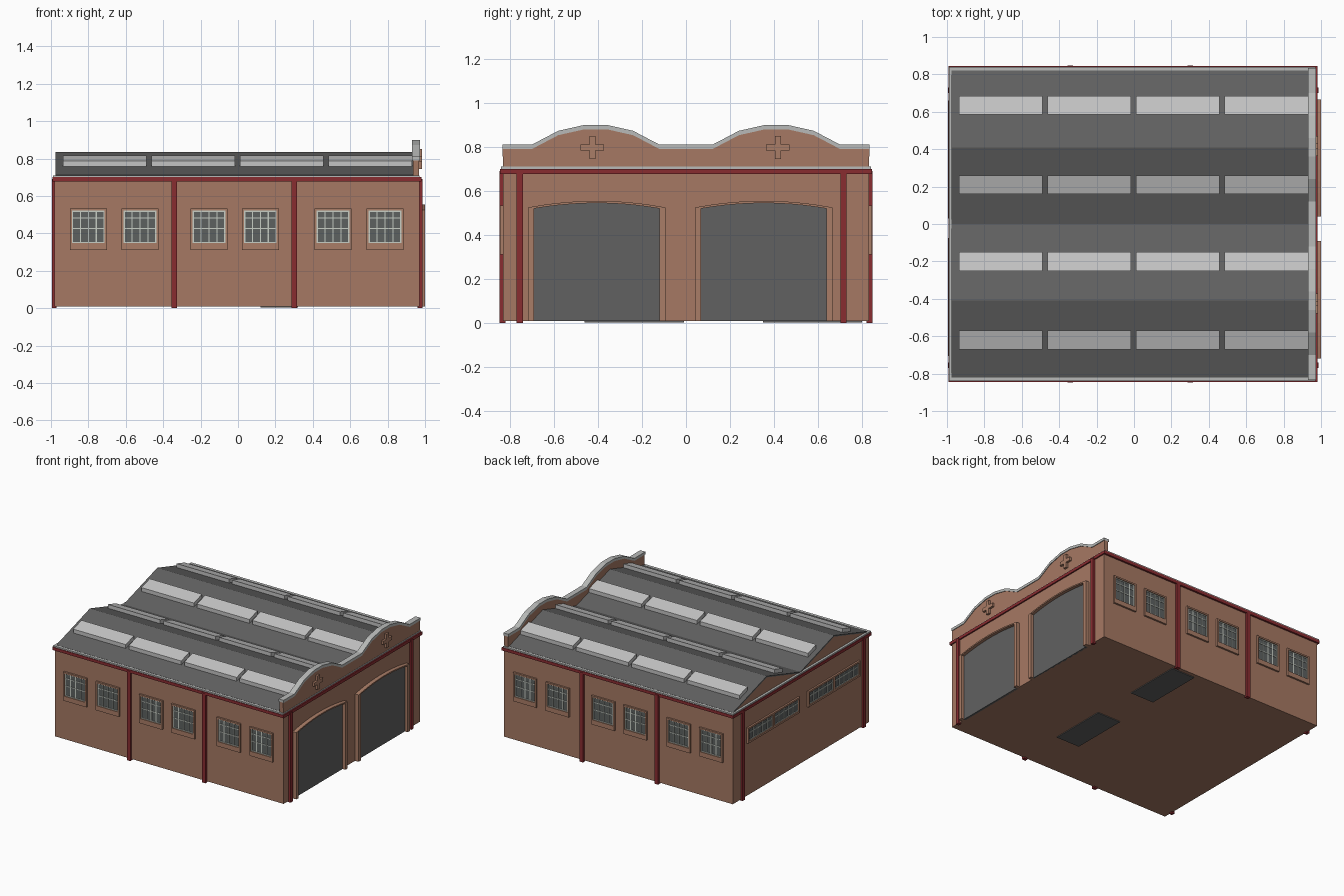
import bpy, bmesh, math

if "Cube" in bpy.data.objects:
    bpy.data.objects.remove(bpy.data.objects["Cube"])

def mat(name, r, g, b):
    m = bpy.data.materials.new(name)
    m.diffuse_color = (r, g, b, 1)
    m.use_nodes = True
    m.node_tree.nodes["Principled BSDF"].inputs["Base Color"].default_value = m.diffuse_color
    return m

BRICK = mat("brick", .38, .19, .125)
FRAME = mat("light brick", .40, .205, .135)
ROOF = mat("dark grey", .12, .12, .12)
RED = mat("dark red", .25, .025, .03)
LIGHT = mat("light grey", .55, .55, .55)
COPING = mat("coping grey", .48, .49, .48)
GLASS = mat("window glass", .11, .12, .118)
BAR = mat("window bars", .58, .62, .56)

def obj(name, bm, *mats):
    bmesh.ops.recalc_face_normals(bm, faces=bm.faces)
    me = bpy.data.meshes.new(name)
    bm.to_mesh(me)
    bm.free()
    for m in mats:
        me.materials.append(m)
    o = bpy.data.objects.new(name, me)
    bpy.context.collection.objects.link(o)
    return o

def add_box(bm, lo, hi):
    vs = bmesh.ops.create_cube(bm, size=1)["verts"]
    for v in vs:
        v.co = [(lo[i] + hi[i]) / 2 + v.co[i] * (hi[i] - lo[i]) for i in range(3)]

def boxes(name, m, items):
    bm = bmesh.new()
    for lo, hi in items:
        add_box(bm, [min(p) for p in zip(lo, hi)], [max(p) for p in zip(lo, hi)])
    return obj(name, bm, m)

def add_prism(bm, pts, x0, x1):
    # (y, z) outline extruded along x
    a = [bm.verts.new((x0, y, z)) for y, z in pts]
    b = [bm.verts.new((x1, y, z)) for y, z in pts]
    n = len(pts)
    bm.faces.new(a)
    bm.faces.new(b[::-1])
    for i in range(n):
        j = (i + 1) % n
        bm.faces.new((a[i], a[j], b[j], b[i]))

def prism(name, pts, x0, x1, *mats):
    bm = bmesh.new()
    add_prism(bm, pts, x0, x1)
    return obj(name, bm, *mats)

def strip(name, outer, inner, x0, x1, m):
    # band between two matching open outlines, one quad prism per step
    bm = bmesh.new()
    for i in range(len(outer) - 1):
        add_prism(bm, [outer[i], outer[i + 1], inner[i + 1], inner[i]], x0, x1)
    bmesh.ops.remove_doubles(bm, verts=bm.verts, dist=1e-5)
    seen = {}
    for f in bm.faces:
        seen.setdefault(frozenset(f.verts), []).append(f)
    bmesh.ops.delete(bm, geom=[f for fs in seen.values() if len(fs) > 1 for f in fs], context='FACES')
    return obj(name, bm, m)

X0, X1, Y = -.98, .97, .83

# main walls and floor
boxes("walls", BRICK, [((X0, -Y, .01), (X1, Y, .69))])
boxes("floor_plates", ROOF, [((.12, y - .45, .004), (.32, y, .012)) for y in (-.01, .8)])

# red gutter with grey ledge above
boxes("gutter", RED, [((X0 - .012, -Y - .014, .677), (X1 + .01, Y + .014, .70))])
boxes("ledge", COPING, [((X0 - .008, -Y - .01, .70), (X1, Y + .01, .71))])

# double gable roof, brick on the end faces
roof = prism("roof", [(-.82, .69), (-.82, .706), (-.41, .83), (0, .706), (.41, .83), (.82, .706), (.82, .69)],
             -.97, .935, ROOF, BRICK)
for p in roof.data.polygons:
    p.material_index = 1 if abs(p.normal.x) > .9 else 0
# thin roof sheet edges over the back gables
for s in (-1, 1):
    strip("roof_edge", [(s * .82, .711), (s * .41, .836), (0, .711)],
          [(s * .82, .701), (s * .41, .826), (0, .701)], -.975, .935, ROOF)

# skylights: four on each slope
def roof_z(y):
    return .83 - abs(abs(y) - .41) * .302

bm = bmesh.new()
for yc in (-.62, -.2, .21, .635):
    a, b = yc - .05, yc + .05
    for k in range(4):
        x = -.935 + k * .473
        add_prism(bm, [(a, roof_z(a) - .01), (b, roof_z(b) - .01), (b, roof_z(b) + .035), (a, roof_z(a) + .035)],
                  x, x + .447)
obj("skylights", bm, LIGHT)

# curved parapet over the doors
half = [(-.29, .81), (-.17, .873), (-.05, .90), (.05, .90), (.17, .873), (.29, .81)]
top = [(-.833, .81)] + [(c + y, z) for c in (-.41, .41) for y, z in half] + [(.833, .81)]
low = [(y, z - .02) for y, z in top]
prism("parapet", [(-.83, .705)] + low + [(.83, .705)], .935, .968, BRICK)
strip("parapet_coping", top, low, .93, .973, COPING)

# crosses on the parapet
for c in (-.425, .417):
    h, w = .053, .014
    prism("parapet_cross", [(c + y, .797 + z) for y, z in
          [(-w, -h), (w, -h), (w, -w), (h, -w), (h, w), (w, w), (w, h), (-w, h),
           (-w, w), (-h, w), (-h, -w), (-w, -w)]], .96, .985, FRAME)

# arched doors with raised frames
def arch(c, hw, z0, z1, n=10):
    pts = [(c + hw * t, z0 + (z1 - z0) * (1 - t * t)) for t in [-1 + 2 * i / n for i in range(n + 1)]]
    return [(c - hw, .01)] + pts + [(c + hw, .01)]

for c in (-.405, .353):
    prism("door", arch(c, .288, .52, .548), .96, .976, ROOF)
    strip("door_frame", arch(c, .313, .525, .555), arch(c, .285, .52, .545), .96, 1.0, FRAME)

# red drainpipes, two on each side
pipes = []
for s in (-1, 1):
    for x in (-.34, .30):
        pipes.append(((x - .015, s * .82, 0), (x + .015, s * .847, .69)))
for y in (-.755, .715):
    pipes.append(((X1 - .01, y - .014, 0), (X1 + .016, y + .014, .69)))
    pipes.append(((X0 + .01, y - .014, 0), (X0 - .014, y + .014, .69)))
boxes("drainpipes", RED, pipes)

# windows: place(u, out, z) maps wall coordinates to space
surround, glass, bars = [], [], []

def put(lst, place, u0, u1, z0, z1, out):
    lst.append((place(u0, -.005, z0), place(u1, out, z1)))

def window(place, u0, u1, z0, z1, cols, rows):
    put(glass, place, u0, u1, z0, z1, .003)
    t = .003
    for i in range(cols + 1):
        u = u0 + t + (u1 - u0 - 2 * t) * i / cols
        put(bars, place, u - t, u + t, z0, z1, .007)
    for z in [z0 + t, z1 - t] + rows:
        put(bars, place, u0, u1, z - t, z + t, .0065)

def border(place, u0, u1, z0, z1, t, sill):
    put(surround, place, u0, u0 + t, z0, z1, .014)
    put(surround, place, u1 - t, u1, z0, z1, .014)
    put(surround, place, u0 + t, u1 - t, z1 - t, z1, .014)
    put(surround, place, u0 + t, u1 - t, z0, z0 + sill, .014)

for s in (-1, 1):
    side = lambda u, o, z, s=s: (u, s * (Y + o), z)
    for c in (-.80, -.524, -.155, .12, .508, .786):
        border(side, c - .099, c + .099, .312, .533, .012, .036)
        window(side, c - .087, c + .087, .348, .521, 4, [.425, .482])

back = lambda u, o, z: (X0 - o, u, z)
for c in (-.39, .345):
    border(back, c - .315, c + .315, .415, .535, .013, .015)
    put(surround, back, c - .012, c + .012, .43, .522, .014)
    for a, b in ((-.302, -.012), (.012, .302)):
        window(back, c + a, c + b, .43, .522, 5, [.49])

boxes("window_surrounds", FRAME, surround)
boxes("window_panes", GLASS, glass)
boxes("window_bars", BAR, bars)
